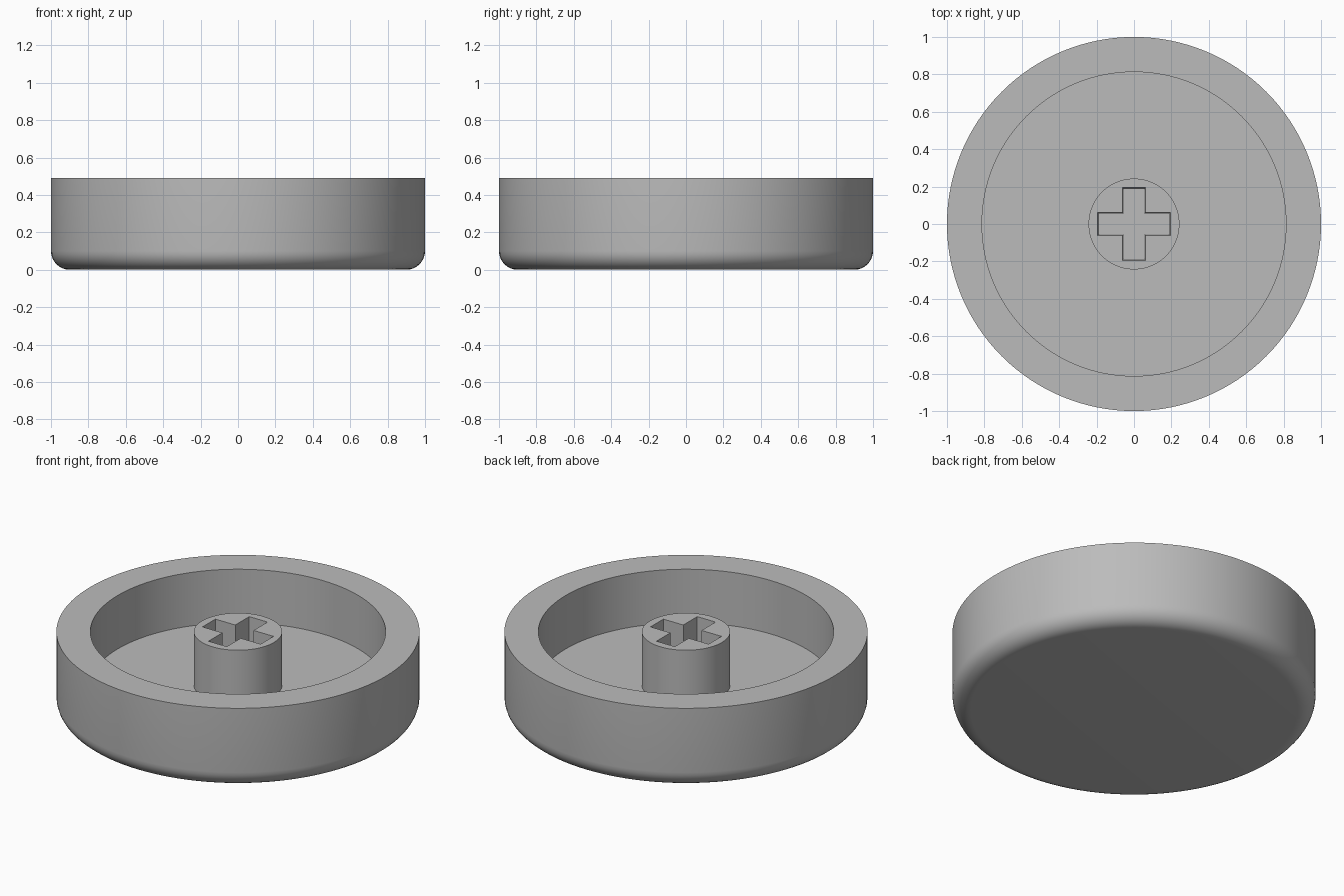
import bpy, bmesh, math

if "Cube" in bpy.data.objects:
    bpy.data.objects.remove(bpy.data.objects["Cube"])

HEIGHT, FLOOR, INNER, POST, FILLET = 0.49, 0.165, 0.813, 0.243, 0.1
SEGMENTS = 128

grey = bpy.data.materials.new("plain grey")
grey.use_nodes = True
colour = (0.5, 0.5, 0.5, 1)
grey.diffuse_color = colour
grey.node_tree.nodes["Principled BSDF"].inputs["Base Color"].default_value = colour


def add_object(name, bm):
    bmesh.ops.recalc_face_normals(bm, faces=bm.faces)
    mesh = bpy.data.meshes.new(name)
    bm.to_mesh(mesh)
    bm.free()
    mesh.materials.append(grey)
    obj = bpy.data.objects.new(name, mesh)
    bpy.context.collection.objects.link(obj)
    return obj


def lathe(name, profile):
    """Turn (radius, height) points around the z axis."""
    bm = bmesh.new()
    verts = [bm.verts.new((r, 0, z)) for r, z in profile]
    edges = [bm.edges.new(pair) for pair in zip(verts, verts[1:])]
    bmesh.ops.spin(bm, geom=verts + edges, cent=(0, 0, 0), axis=(0, 0, 1),
                   angle=math.tau, steps=SEGMENTS, use_merge=False)
    bmesh.ops.remove_doubles(bm, verts=bm.verts, dist=1e-5)
    return add_object(name, bm)


def cross_outline(length, width):
    corner = [(length, -width), (length, width), (width, width)]
    points = []
    for turn in range(4):
        points += corner
        corner = [(-y, x) for x, y in corner]
    return points


# Round dish with a rounded lower edge, and the central post as one turned body
arc = [i * math.pi / 16 for i in range(9)]
rounded = [(1 - FILLET + FILLET * math.sin(a), FILLET - FILLET * math.cos(a)) for a in arc]
dish = lathe("dish_with_post", [(0, 0)] + rounded + [
    (1, HEIGHT), (INNER, HEIGHT), (INNER, FLOOR),
    (POST, FLOOR), (POST, HEIGHT), (0, HEIGHT)])

# Slightly tapered cross socket
bm = bmesh.new()
rings = [[bm.verts.new((x, y, z)) for x, y in cross_outline(length, width)]
         for z, length, width in ((FLOOR, 0.187, 0.057), (HEIGHT + 0.02, 0.196, 0.062))]
for ring in rings:
    bm.faces.new(ring)
for i in range(len(rings[0])):
    j = (i + 1) % len(rings[0])
    bm.faces.new((rings[0][i], rings[0][j], rings[1][j], rings[1][i]))
cutter = add_object("cross_cutter", bm)
cutter.hide_render = True

# Cut the socket, then drop the cutter
bpy.ops.object.select_all(action="DESELECT")
dish.select_set(True)
bpy.context.view_layer.objects.active = dish
cut = dish.modifiers.new("socket", "BOOLEAN")
cut.operation = "DIFFERENCE"
cut.solver = "EXACT"
cut.object = cutter
bpy.ops.object.modifier_apply(modifier=cut.name)
bpy.data.objects.remove(cutter)
bpy.ops.object.shade_smooth_by_angle(angle=math.radians(30))
